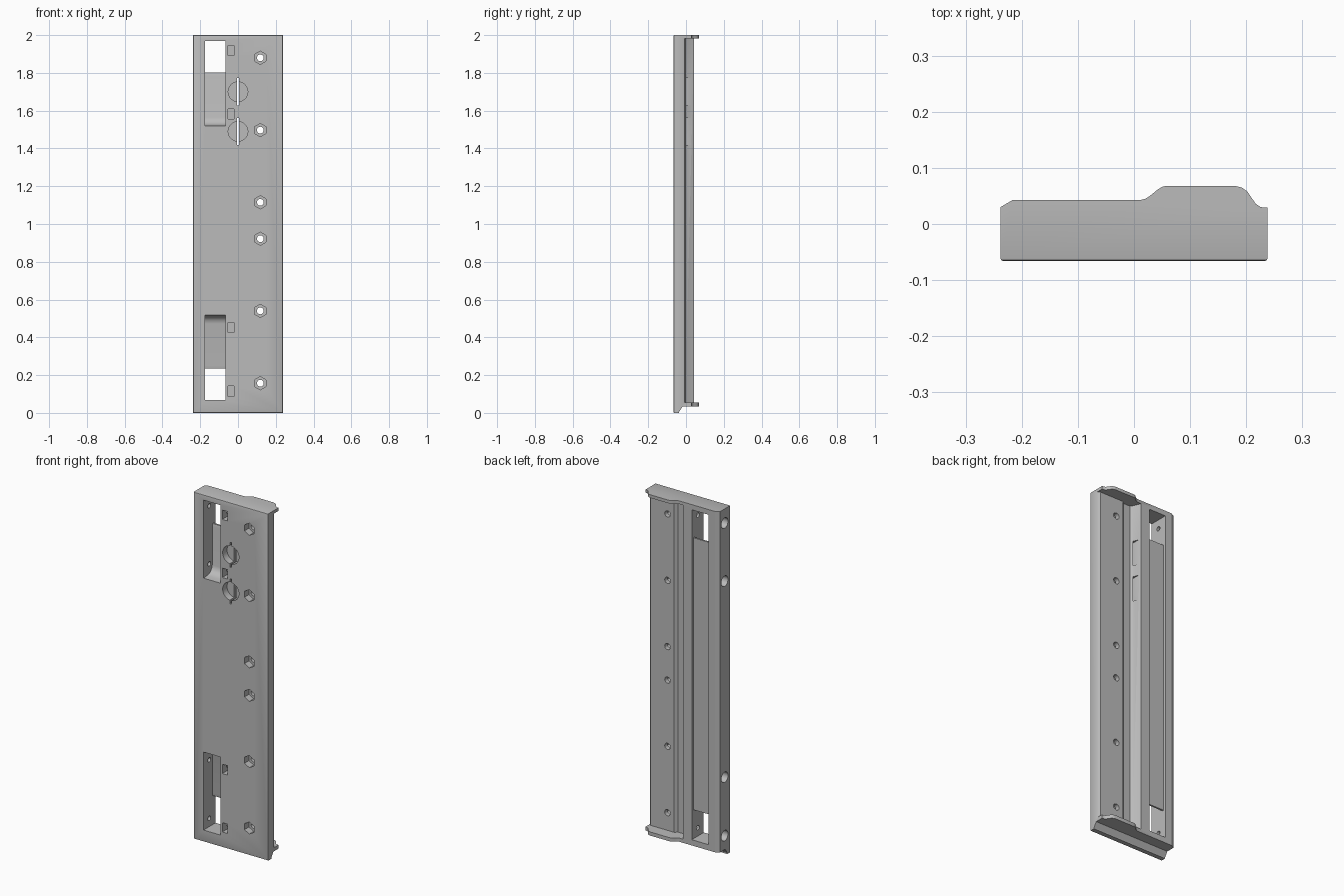
import bpy, bmesh, math
from mathutils import Matrix, Vector

cube = bpy.data.objects.get("Cube")
if cube:
    bpy.data.objects.remove(cube, do_unlink=True)

grey = bpy.data.materials.new("plain grey")
grey.use_nodes = True
colour = (0.5, 0.5, 0.5, 1)
grey.diffuse_color = colour
grey.node_tree.nodes["Principled BSDF"].inputs["Base Color"].default_value = colour

# Local x, y, z of a profile mapped to world for each extrusion direction
AXES = {
    "x": Matrix(((0, 0, 1), (1, 0, 0), (0, 1, 0))),    # profile in y, z
    "y": Matrix(((1, 0, 0), (0, 0, 1), (0, 1, 0))),    # profile in x, z
    "z": Matrix.Identity(3),                           # profile in x, y
}


def prism(name, points, axis, start, end):
    """Extrude a closed 2D profile along an axis."""
    bm = bmesh.new()
    m = AXES[axis]
    face = bm.faces.new([bm.verts.new(m @ Vector((a, b, start))) for a, b in points])
    ext = bmesh.ops.extrude_face_region(bm, geom=[face])
    moved = [v for v in ext["geom"] if isinstance(v, bmesh.types.BMVert)]
    bmesh.ops.translate(bm, verts=moved, vec=m @ Vector((0, 0, end - start)))
    bmesh.ops.recalc_face_normals(bm, faces=bm.faces)
    mesh = bpy.data.meshes.new(name)
    bm.to_mesh(mesh)
    bm.free()
    mesh.materials.append(grey)
    obj = bpy.data.objects.new(name, mesh)
    bpy.context.collection.objects.link(obj)
    return obj


def ring(a, b, radius, sides):
    return [(a + radius * math.sin(math.tau * i / sides),
             b + radius * math.cos(math.tau * i / sides)) for i in range(sides)]


def rect(a, b, half_a, half_b):
    return [(a - half_a, b - half_b), (a + half_a, b - half_b),
            (a + half_a, b + half_b), (a - half_a, b + half_b)]


def ease(p, q, steps=6):
    """S-shaped run of points between two profile points."""
    out = []
    for i in range(steps + 1):
        t = i / steps
        out.append((p[0] + (q[0] - p[0]) * t,
                    p[1] + (q[1] - p[1]) * (1 - math.cos(math.pi * t)) / 2))
    return out


def cut(points, axis, start, end):
    """Subtract an extruded profile from the plate."""
    tool = prism("cutter", points, axis, start, end)
    tool.hide_render = True
    mod = plate.modifiers.new("cut", "BOOLEAN")
    mod.operation = "DIFFERENCE"
    mod.solver = "EXACT"
    mod.object = tool
    bpy.ops.object.modifier_apply(modifier=mod.name)
    mesh = tool.data
    bpy.data.objects.remove(tool, do_unlink=True)
    bpy.data.meshes.remove(mesh)


# Full block with the raised end-cap outline
FRONT = -0.066
outline = [(-0.238, FRONT), (0.238, FRONT), (0.238, 0.029), (0.226, 0.03)]
outline += [(0.217, 0.036), (0.21, 0.046), (0.202, 0.058), (0.192, 0.065), (0.18, 0.068)]
outline += ease((0.058, 0.068), (0.012, 0.043)) + [(-0.216, 0.043), (-0.238, 0.03)]
plate = prism("mounting_plate", outline, "z", 0, 2)
bpy.context.view_layer.objects.active = plate
plate.select_set(True)

# Softened front rim
bm = bmesh.new()
bm.from_mesh(plate.data)
rim = [e for e in bm.edges if all(abs(v.co.y - FRONT) < 1e-4 for v in e.verts)]
bmesh.ops.bevel(bm, geom=rim, offset=0.005, segments=2, affect="EDGES", profile=0.5)
bm.to_mesh(plate.data)
bm.free()

# Rear recess between the end caps, with a shallow groove beside the ridge
cut([(-0.012, 0.2), (-0.012, 0.043), (0.008, -0.004), (0.016, -0.014), (0.06, -0.014),
     (0.075, 0), (0.225, 0), (0.235, -0.007), (0.239, -0.016), (0.3, -0.016), (0.3, 0.2)],
    "z", 0.055, 1.982)

# Undercut foot below the lower cap
cut([(-0.036, -0.1), (-0.036, 0.006), (-0.018, 0.034), (0.2, 0.034), (0.2, -0.1)],
    "x", -0.4, 0.4)

# Cable channel: open windows at both ends, ramped pockets, shallow trough behind
ramp = [(FRONT, 1.52), (-0.03, 1.522), (-0.006, 1.53), (0.008, 1.545), (0.014, 1.565),
        (0.014, 1.785), (0.018, 1.803), (0.028, 1.803)]
half = [(-0.2, 1.97), (-0.2, 1.52)] + ramp
mirrored = [(y, 2.037 - z) for y, z in reversed(half)]
cut([(0.2, 0.067), (0.2, 1.97)] + half + mirrored, "x", -0.174, -0.067)

# Side screws with counterbores and their nut slots
for z in (1.918, 1.583, 0.452, 0.115):
    cut(ring(-0.013, z, 0.03, 24), "x", -0.4, -0.195)
    cut(ring(-0.013, z, 0.013, 16), "x", -0.22, -0.04)
    cut(rect(-0.038, z, 0.016, 0.027), "y", -0.2, 0.012)

# Hexagonal nut pockets with through holes
for z in (1.88, 1.497, 1.115, 0.922, 0.54, 0.157):
    cut(ring(0.118, z, 0.035, 6), "y", -0.2, -0.026)
    cut(ring(0.118, z, 0.018, 20), "y", -0.1, 0.04)

# Round pockets with narrow through slits
for z in (1.7, 1.49):
    cut(ring(0, z, 0.052, 40), "y", -0.2, -0.026)
    cut(rect(0, z, 0.006, 0.072), "y", -0.2, 0.2)

bpy.ops.object.shade_smooth_by_angle(angle=math.radians(30))
